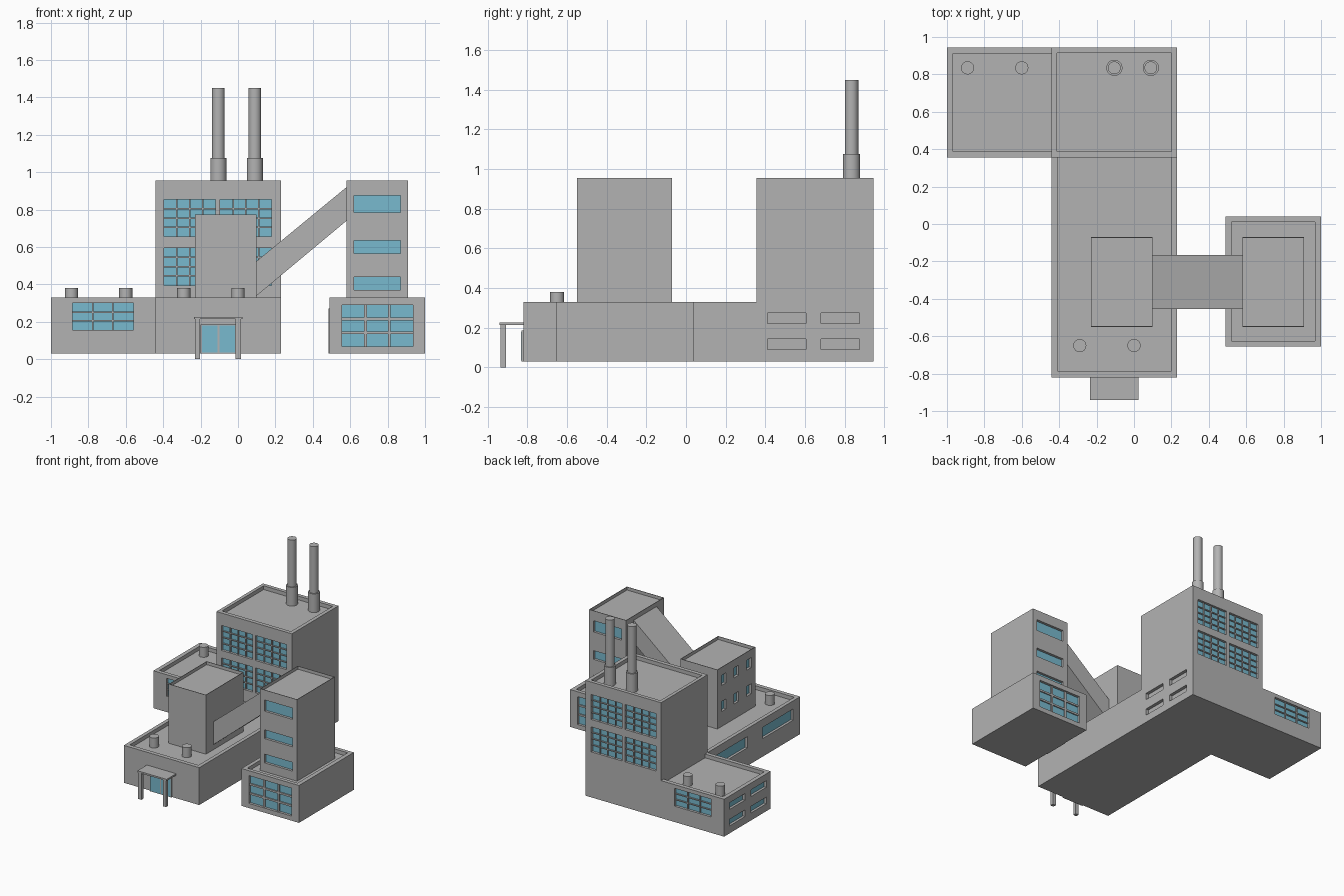
import bpy, bmesh
from mathutils import Vector

cube = bpy.data.objects.get("Cube")
if cube:
    bpy.data.objects.remove(cube, do_unlink=True)


def material(name, rgb):
    m = bpy.data.materials.new(name)
    m.use_nodes = True
    m.diffuse_color = (*rgb, 1)
    m.node_tree.nodes["Principled BSDF"].inputs["Base Color"].default_value = (*rgb, 1)
    return m


GREY = material("concrete grey", (0.45, 0.45, 0.45))
BLUE = material("glass blue", (0.19, 0.49, 0.62))


def add_box(bm, x0, x1, y0, y1, z0, z1):
    verts = bmesh.ops.create_cube(bm, size=1)["verts"]
    centre = Vector((x0 + x1, y0 + y1, z0 + z1)) / 2
    for v in verts:
        v.co = v.co * Vector((x1 - x0, y1 - y0, z1 - z0)) + centre


def make(name, boxes, mat):
    bm = bmesh.new()
    for b in boxes:
        add_box(bm, *b)
    mesh = bpy.data.meshes.new(name)
    bm.to_mesh(mesh)
    bm.free()
    mesh.materials.append(mat)
    ob = bpy.data.objects.new(name, mesh)
    bpy.context.collection.objects.link(ob)
    return ob


def wall_box(body, side, a0, a1, z0, z1, d0, d1):
    """Box on one wall, spanning a0..a1 along it and d0..d1 deep into it."""
    x0, x1, y0, y1 = body[:4]
    return {"front": (a0, a1, y0 + d0, y0 + d1, z0, z1),
            "back": (a0, a1, y1 - d1, y1 - d0, z0, z1),
            "left": (x1 - d1, x1 - d0, a0, a1, z0, z1),
            "right": (x0 + d0, x0 + d1, a0, a1, z0, z1)}[side]


DEPTH = 0.025


def building(name, body, roof, roof_depth, windows=()):
    """Block with a sunken roof and recessed windows with glass and bars."""
    cuts = [(*roof, body[5] - roof_depth, body[5] + 0.1)]
    glass, bars = [], []
    for side, a0, a1, z0, z1, cols, rows, bar, glazed in windows:
        cuts.append(wall_box(body, side, a0, a1, z0, z1, -0.05, DEPTH))
        if glazed:
            glass.append(wall_box(body, side, a0, a1, z0, z1, DEPTH - 0.005, DEPTH + 0.002))
        for i in range(1, cols):
            c = a0 + (a1 - a0) * i / cols
            bars.append(wall_box(body, side, c - bar / 2, c + bar / 2, z0, z1, 0.01, DEPTH))
        for j in range(1, rows):
            c = z0 + (z1 - z0) * j / rows
            bars.append(wall_box(body, side, a0, a1, c - bar / 2, c + bar / 2, 0.011, DEPTH))
    ob = make(name, [body], GREY)
    cutter = make(name + "_cutter", cuts, GREY)
    cutter.hide_render = True
    mod = ob.modifiers.new("recesses", "BOOLEAN")
    mod.operation, mod.solver, mod.object = "DIFFERENCE", "EXACT", cutter
    bpy.context.view_layer.objects.active = ob
    bpy.ops.object.modifier_apply(modifier=mod.name)
    bpy.data.objects.remove(cutter, do_unlink=True)
    if glass:
        make(name + "_glass", glass, BLUE)
    if bars:
        make(name + "_window_bars", bars, GREY)


def cylinder(name, x, y, r, z0, z1):
    bpy.ops.mesh.primitive_cylinder_add(vertices=32, radius=r, depth=z1 - z0,
                                        location=(x, y, (z0 + z1) / 2))
    ob = bpy.context.object
    ob.name = name
    ob.data.materials.append(GREY)
    bpy.ops.object.shade_smooth_by_angle()


BOTH = ("front", "back")
BASE, LOW, HIGH = 0.03, 0.33, 0.955

# Tall hall with four gridded windows front and back, and bare slots on its left
hall_windows = [(s, a, a + 0.275, z, z + 0.2, 4, 4, 0.008, True)
                for s in BOTH for a in (-0.395, -0.095) for z in (0.395, 0.655)]
slots = [(a, a + 0.195, z, z + 0.053) for a in (0.41, 0.68) for z in (0.09, 0.222)]
hall_windows += [("left", *s, 1, 1, 0, False) for s in slots]
building("tall_hall", (-0.44, 0.23, 0.355, 0.945, BASE, HIGH),
         (-0.413, 0.2, 0.387, 0.915), 0.03, hall_windows)

# Low side wing
wing_windows = [(s, -0.885, -0.56, 0.157, 0.3, 3, 3, 0.008, True) for s in BOTH]
wing_windows += [("right", *s, 1, 1, 0, True) for s in slots]
building("side_wing", (-1, -0.44, 0.355, 0.945, BASE, LOW),
         (-0.967, -0.44, 0.387, 0.912), 0.03, wing_windows)

# Low front hall with two long side windows
building("front_hall", (-0.44, 0.23, -0.82, 0.355, BASE, LOW),
         (-0.41, 0.2, -0.787, 0.355), 0.03,
         [("right", a, a + 0.39, 0.175, 0.265, 1, 1, 0, True) for a in (-0.73, -0.15)])

# Small tower on the front hall
building("middle_tower", (-0.23, 0.1, -0.55, -0.07, 0.29, 0.775),
         (-0.226, 0.096, -0.546, -0.074), 0.025,
         [("right", y - 0.03, y + 0.03, z - 0.04, z + 0.04, 1, 1, 0, True)
          for y in (-0.47, -0.31, -0.15) for z in (0.46, 0.67)])

# Separate annex with its tower
building("annex", (0.49, 1, -0.655, 0.04, BASE, LOW),
         (0.52, 0.967, -0.625, 0.01), 0.03,
         [(s, 0.555, 0.935, 0.067, 0.29, 3, 3, 0.015, True) for s in BOTH])
building("annex_tower", (0.58, 0.91, -0.55, -0.07, 0.29, HIGH),
         (0.584, 0.906, -0.546, -0.074), 0.025,
         [(s, 0.62, 0.87, z0, z1, 1, 1, 0, True) for s in BOTH
          for z0, z1 in ((0.37, 0.44), (0.565, 0.635), (0.785, 0.875))])
make("annex_door", [(0.485, 0.495, -0.41, -0.21, BASE, 0.27)], GREY)

# Sloping conveyor between the towers
bm = bmesh.new()
profile = [(0.1, 0.34), (0.58, 0.74), (0.58, 0.92), (0.1, 0.525)]
face = bm.faces.new([bm.verts.new((x, -0.455, z)) for x, z in profile])
out = bmesh.ops.extrude_face_region(bm, geom=[face])["geom"]
bmesh.ops.translate(bm, vec=(0, 0.29, 0), verts=[g for g in out if isinstance(g, bmesh.types.BMVert)])
bmesh.ops.recalc_face_normals(bm, faces=bm.faces)
mesh = bpy.data.meshes.new("conveyor")
bm.to_mesh(mesh)
bm.free()
mesh.materials.append(GREY)
bpy.context.collection.objects.link(bpy.data.objects.new("conveyor", mesh))

# Chimneys and roof vents
for x in (-0.105, 0.09):
    cylinder("chimney_base", x, 0.835, 0.043, 0.92, 1.075)
    cylinder("chimney", x, 0.835, 0.034, 1.07, 1.45)
for x, y in ((-0.29, -0.65), (0, -0.65), (-0.89, 0.835), (-0.6, 0.835)):
    cylinder("roof_vent", x, y, 0.035, 0.295, 0.38)

# Entrance: canopy on two posts, door frame and glass leaves
make("canopy", [(-0.235, 0.025, -0.94, -0.82, 0.214, 0.227)], GREY)
make("canopy_posts", [(x, x + 0.028, -0.935, -0.907, 0, 0.214) for x in (-0.231, -0.013)], GREY)
make("door_frame", [(-0.2, -0.01, -0.83, -0.815, BASE, 0.185)], GREY)
make("door_glass", [(x, x + 0.083, -0.832, -0.825, 0.035, 0.179) for x in (-0.193, -0.1)], BLUE)
